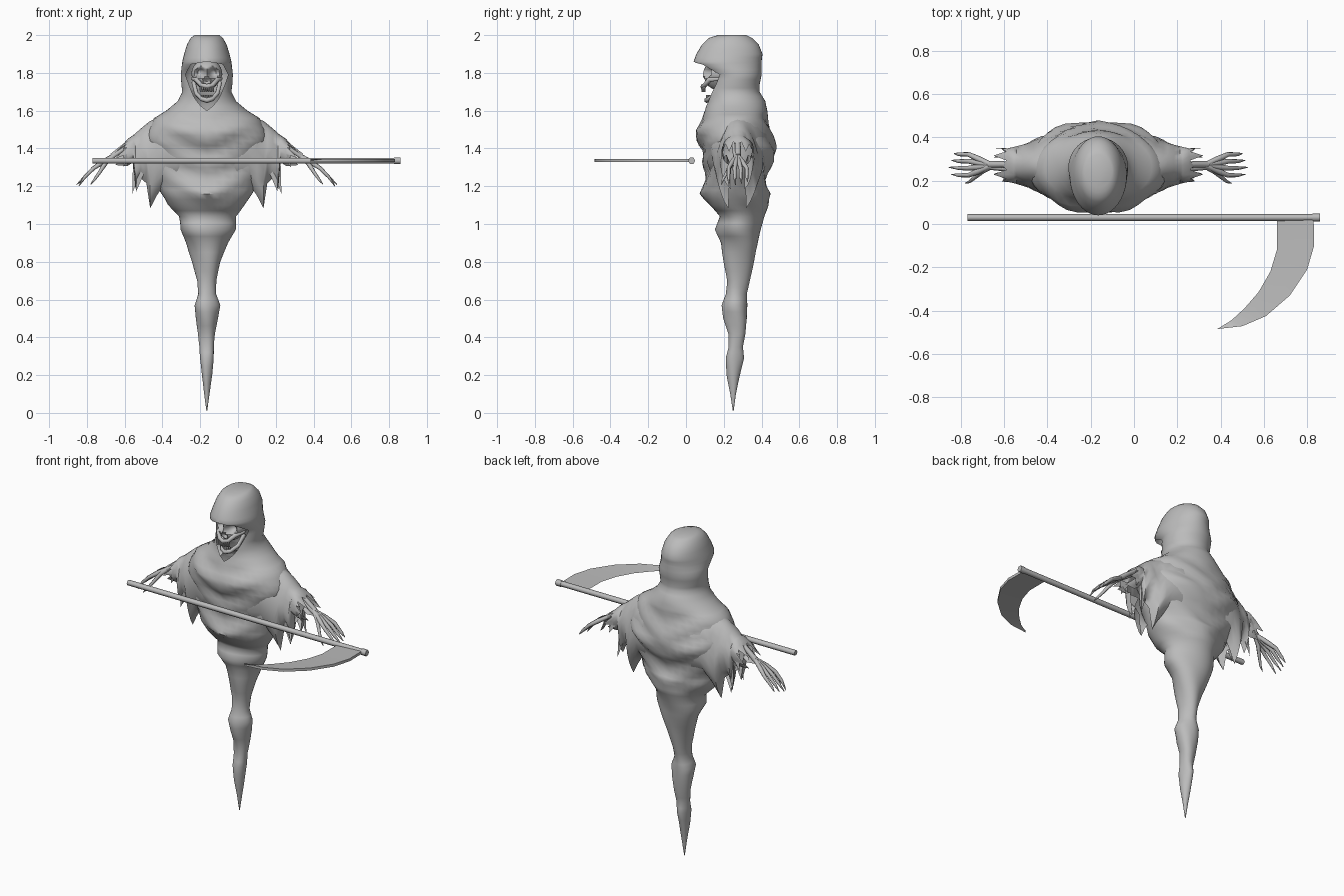
import bpy, bmesh, math
from math import sin, cos, pi, radians

if "Cube" in bpy.data.objects:
    bpy.data.objects.remove(bpy.data.objects["Cube"])

CENTRE_X = -0.165  # symmetry plane of the figure

grey = bpy.data.materials.new("plain_grey")
grey.use_nodes = True
grey.diffuse_color = (0.5, 0.5, 0.5, 1)
grey.node_tree.nodes["Principled BSDF"].inputs["Base Color"].default_value = grey.diffuse_color


def finish(obj, angle=50, x=CENTRE_X):
    obj.location.x = x
    obj.data.materials.append(grey)
    if obj.type == 'MESH':
        bpy.ops.object.select_all(action='DESELECT')
        obj.select_set(True)
        bpy.context.view_layer.objects.active = obj
        bpy.ops.object.shade_smooth_by_angle(angle=radians(angle))
    return obj


def add_bmesh(name, bm, angle=50, x=CENTRE_X):
    bmesh.ops.remove_doubles(bm, verts=bm.verts, dist=0.0005)
    bmesh.ops.recalc_face_normals(bm, faces=bm.faces)
    mesh = bpy.data.meshes.new(name)
    bm.to_mesh(mesh)
    bm.free()
    obj = bpy.data.objects.new(name, mesh)
    bpy.context.collection.objects.link(obj)
    return finish(obj, angle, x)


def loft(bm, rows):
    rows = [[bm.verts.new(p) for p in row] for row in rows]
    for a, b in zip(rows, rows[1:]):
        for i in range(len(a) - 1):
            bm.faces.new((a[i], a[i + 1], b[i + 1], b[i]))
    return rows


def densify(rings, steps):
    out = []
    for a, b in zip(rings, rings[1:]):
        out += [[p + (q - p) * k / steps for p, q in zip(a, b)] for k in range(steps)]
    return out + [rings[-1]]


def bones(name, chains, x=CENTRE_X):
    """Tapered rods; each chain is a list of (x, y, z, radius)."""
    curve = bpy.data.curves.new(name, 'CURVE')
    curve.dimensions = '3D'
    curve.bevel_depth = 1
    curve.bevel_resolution = 1
    curve.use_fill_caps = True
    for chain in chains:
        spline = curve.splines.new('POLY')
        spline.points.add(len(chain) - 1)
        for point, (px, py, pz, r) in zip(spline.points, chain):
            point.co = (px, py, pz, 1)
            point.radius = r
    obj = bpy.data.objects.new(name, curve)
    bpy.context.collection.objects.link(obj)
    return finish(obj, x=x)


# Hooded robe: rings of height, half width, front y, back y, face opening angle
hood = [
    (2.0, .065, .17, .32, 0), (1.985, .085, .12, .35, 0), (1.95, .105, .085, .385, 0),
    (1.9, .12, .055, .405, 0), (1.86, .13, .04, .4, 0), (1.845, .132, .045, .4, 40),
    (1.79, .138, .12, .4, 55), (1.74, .135, .12, .39, 45), (1.7, .13, .11, .39, 38),
    (1.65, .155, .11, .42, 20)]
robe = [
    (1.6, .215, .1, .43), (1.56, .28, .09, .43), (1.5, .31, .05, .45), (1.44, .325, .065, .465),
    (1.39, .325, .085, .48), (1.33, .32, .09, .46), (1.27, .305, .105, .43), (1.2, .265, .09, .425),
    (1.16, .24, .08, .44), (1.1, .2, .12, .43), (1.04, .15, .175, .41), (.97, .146, .155, .395),
    (.9, .11, .19, .385), (.8, .075, .2, .36), (.7, .05, .215, .335), (.63, .047, .21, .32),
    (.57, .068, .19, .325), (.5, .058, .2, .325), (.42, .045, .225, .315), (.35, .038, .225, .3),
    (.29, .036, .208, .305), (.2, .027, .215, .285), (.1, .014, .235, .265), (.01, .002, .248, .252)]
SEGMENTS = 40


def robe_ring(z, half, front, back, opening):
    yc, hy = (front + back) / 2, (back - front) / 2
    a0 = radians(opening)
    row = []
    for i in range(SEGMENTS + 1):
        a = a0 + (2 * pi - 2 * a0) * i / SEGMENTS
        x = half * sin(a)
        # draped V folds over the chest and back, gentle twist in the tail
        if 1.1 < z < 1.62:
            fold = 1 + 0.045 * sin(45 * (z - 0.55 * abs(x))) * abs(cos(a)) * min(1, (1.62 - z) * 10)
        elif z <= 1.1:
            fold = 1 + 0.05 * sin(3 * a + 16 * z)
        else:
            fold = 1
        row.append((x * fold, yc - hy * cos(a) * fold, z))
    return row


bm = bmesh.new()
rings = densify(hood + [r + (0,) for r in robe], 2)
rows = loft(bm, [robe_ring(*r) for r in rings])
bm.faces.new(rows[0][:-1])
add_bmesh("hooded_robe", bm, 60)

# Ragged sleeves: slices of reach, top, bottom, half depth
slices = [
    (.1, 1.58, 1.22, .16), (.16, 1.585, 1.19, .165), (.22, 1.575, 1.2, .145), (.265, 1.56, 1.13, .13),
    (.3, 1.545, 1.06, .112), (.32, 1.53, 1.2, .1), (.35, 1.505, 1.23, .092), (.378, 1.48, 1.17, .086),
    (.39, 1.47, 1.32, .084), (.42, 1.45, 1.3, .08), (.445, 1.42, 1.34, .083)]
PROFILE = 20
for side, word in ((1, "left"), (-1, "right")):
    rows = []
    for n, (reach, top, low, depth) in enumerate(slices):
        row = []
        for i in range(PROFILE + 1):
            t = (i / PROFILE * 2 - 1) * 0.86 * pi
            jag = (0.04 if i % 4 == 0 else -0.02 * (i % 2)) if n == len(slices) - 1 else 0
            wave = 1 + 0.05 * sin(4 * t + 25 * reach)
            row.append((side * (reach + jag), .272 + depth * wave * sin(t),
                        (top + low) / 2 + (top - low) / 2 * cos(t) - jag * 0.8))
        rows.append(row)
    bm = bmesh.new()
    loft(bm, rows)
    add_bmesh(word + "_ragged_sleeve", bm, 60)

    # Loose hanging scraps of cloth around the cuff
    bm = bmesh.new()
    for reach, y, z, drop in ((.34, .2, 1.34, .17), (.36, .33, 1.36, .2), (.41, .21, 1.4, .1), (.41, .34, 1.4, .1)):
        pts = [(reach - .04, y, z), (reach + .03, y, z), (reach + .035, y + .01, z - drop)]
        bm.faces.new([bm.verts.new((side * px, py, pz)) for px, py, pz in pts])
    add_bmesh(word + "_cuff_scraps", bm)

    # Bony forearm and hand
    chains = [
        [(.36, .27, 1.47, .018), (.44, .275, 1.41, .015), (.5, .275, 1.36, .017)],
        [(.38, .25, 1.44, .012), (.5, .262, 1.355, .012)],
        [(.49, .27, 1.365, .014), (.535, .245, 1.325, .013), (.57, .215, 1.27, .009),
         (.595, .195, 1.235, .007), (.615, .188, 1.21, .002)]]
    for k, y in enumerate((.225, .258, .29, .322)):
        tip = .69 - .012 * abs(k - 1)
        mid_y = .27 + (y - .27) * .6
        chains.append([(.49, .272, 1.365, .012), (.555, mid_y, 1.325, .014), (.6, y, 1.295, .011),
                       (.645, y, 1.25, .009), (tip, y + .004, 1.2 + .008 * k, .002)])
    for chain in chains:
        chain[:] = [(side * px, py, pz, r) for px, py, pz, r in chain]
    bones(word + "_bony_hand", chains)

# Skull with sunken eye sockets and nose
bm = bmesh.new()
bmesh.ops.create_uvsphere(bm, u_segments=40, v_segments=28, radius=1)
dents = [(-.033, 1.8, .024, .05), (.033, 1.8, .024, .05), (0, 1.758, .014, .025)]
for v in bm.verts:
    narrow = 1 - 0.3 * max(0, -v.co.z)
    v.co = (v.co.x * .082 * narrow, .19 + v.co.y * .1, 1.79 + v.co.z * .085)
    for dx, dz, radius, deep in dents:
        d = math.hypot(v.co.x - dx, v.co.z - dz)
        if v.co.y < .19 and d < radius * 1.3:
            v.co.y += deep * min(1, (1.3 - d / radius) * 1.5)
add_bmesh("skull", bm)

# Cheekbones, upper gum and open lower jaw
bones("cheeks_and_jaw", [
    [(-.075, .19, 1.77, .01), (-.055, .125, 1.765, .014), (-.03, .1, 1.735, .012), (0, .09, 1.728, .014),
     (.03, .1, 1.735, .012), (.055, .125, 1.765, .014), (.075, .19, 1.77, .01)],
    [(-.07, .2, 1.75, .012), (-.055, .16, 1.69, .012), (-.028, .12, 1.662, .012), (0, .11, 1.655, .015),
     (.028, .12, 1.662, .012), (.055, .16, 1.69, .012), (.07, .2, 1.75, .012)]])

# Upper and lower teeth
teeth = []
for i in range(7):
    x = (i - 3) * .011
    y = .085 + abs(x) * .45
    teeth.append([(x, y, 1.728, .006), (x, y, 1.698, .004)])
    teeth.append([(x * .8, y + .025, 1.66, .005), (x * .8, y + .023, 1.684, .003)])
bones("teeth", teeth)

# Scythe handle with end collars
bones("scythe_handle", [[(-.77, .03, 1.335, .016), (.855, .03, 1.335, .016)],
                        [(.825, .03, 1.335, .019), (.86, .03, 1.335, .019)]], x=0)

# Scythe blade: thin crescent, thicker along the outer spine
spine = [(.83, .02), (.832, -.1), (.8, -.21), (.72, -.33), (.61, -.425), (.5, -.472), (.385, -.485)]
edge = [(.66, .02), (.66, -.12), (.63, -.22), (.575, -.315), (.51, -.39), (.45, -.445), (.385, -.485)]
bm = bmesh.new()
loft(bm, [[(sx, sy, 1.343), (ex, ey, 1.335), (sx, sy, 1.327), (sx, sy, 1.343)]
          for (sx, sy), (ex, ey) in zip(densify(spine, 2), densify(edge, 2))])
add_bmesh("scythe_blade", bm, 30, 0)
